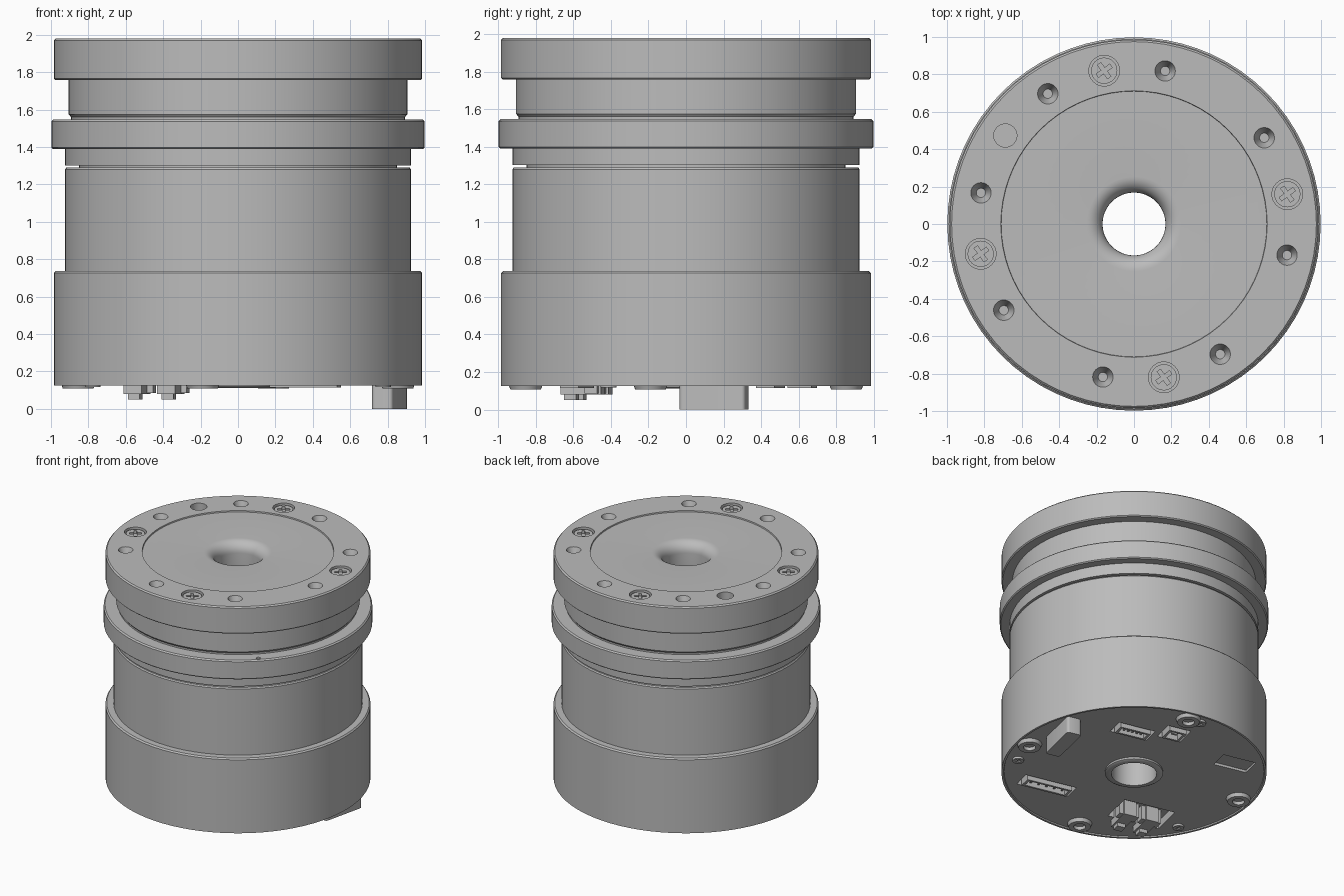
import bpy, bmesh
from math import sin, cos, pi, radians
from mathutils import Matrix

if "Cube" in bpy.data.objects:
    bpy.data.objects.remove(bpy.data.objects["Cube"])

GREY = (0.5, 0.5, 0.5, 1)
metal = bpy.data.materials.new("grey metal")
metal.use_nodes = True
metal.diffuse_color = GREY
metal.node_tree.nodes["Principled BSDF"].inputs["Base Color"].default_value = GREY

TILT = radians(-13)
BORE = 0.168
FLOOR = 0.135


def finish(name, bm):
    bmesh.ops.recalc_face_normals(bm, faces=bm.faces)
    mesh = bpy.data.meshes.new(name)
    bm.to_mesh(mesh)
    bm.free()
    mesh.materials.append(metal)
    obj = bpy.data.objects.new(name, mesh)
    bpy.context.collection.objects.link(obj)
    return obj


def lathe(name, profile, steps=72):
    """Closed (radius, z) outline swept round the z axis."""
    bm = bmesh.new()
    rings = []
    for i in range(steps):
        a = 2 * pi * i / steps
        rings.append([bm.verts.new((r * cos(a), r * sin(a), z)) for r, z in profile])
    n = len(profile)
    for i in range(steps):
        p, q = rings[i], rings[(i + 1) % steps]
        for j in range(n):
            k = (j + 1) % n
            bm.faces.new((p[j], q[j], q[k], p[k]))
    return finish(name, bm)


def rod(name, x, y, z0, z1, r0, r1=None, sides=32):
    bm = bmesh.new()
    bmesh.ops.create_cone(bm, cap_ends=True, segments=sides, radius1=r0,
                          radius2=r0 if r1 is None else r1, depth=z1 - z0,
                          matrix=Matrix.Translation((x, y, (z0 + z1) / 2)))
    return finish(name, bm)


def block(name, x, y, z0, z1, sx, sy, turn=TILT, bevel=0):
    bm = bmesh.new()
    bmesh.ops.create_cube(bm, size=1, matrix=Matrix.Translation((x, y, (z0 + z1) / 2))
                          @ Matrix.Rotation(turn, 4, "Z") @ Matrix.Diagonal((sx, sy, z1 - z0, 1)))
    if bevel:
        edges = [e for e in bm.edges if abs(e.verts[0].co.z - e.verts[1].co.z) > 0.01]
        bmesh.ops.bevel(bm, geom=edges, offset=bevel, segments=4, profile=0.5, affect="EDGES")
    return finish(name, bm)


def cut(obj, cutters):
    """Subtract each cutter, then discard it."""
    for c in cutters:
        c.hide_render = True
        mod = obj.modifiers.new("cut", "BOOLEAN")
        mod.operation, mod.solver, mod.object = "DIFFERENCE", "EXACT", c
        with bpy.context.temp_override(object=obj, active_object=obj):
            bpy.ops.object.modifier_apply(modifier=mod.name)
        bpy.data.objects.remove(c)


def polar(deg, r):
    return r * cos(radians(deg)), r * sin(radians(deg))


# Stacked round housing, bottom to top
base = lathe("base_housing", [
    (BORE, FLOOR), (0.965, FLOOR), (0.968, 0.125), (0.985, 0.125),
    (0.985, 0.727), (0.975, 0.738), (BORE, 0.738)])
lathe("motor_body", [
    (BORE, 0.738), (0.925, 0.738), (0.925, 1.28), (0.918, 1.29), (0.85, 1.29),
    (0.85, 1.302), (0.925, 1.302), (0.925, 1.39), (BORE, 1.39)])
collar = lathe("collar", [
    (BORE, 1.39), (0.99, 1.39), (0.998, 1.398), (0.998, 1.537), (0.988, 1.547), (BORE, 1.547)])
lathe("neck", [
    (BORE, 1.547), (0.893, 1.547), (0.893, 1.56), (0.905, 1.575), (0.905, 1.758), (BORE, 1.758)])
fillet = [(BORE + 0.085 * (1 - sin(t)), 1.885 + 0.085 * (1 - (1 - cos(t))) )
          for t in [pi / 2 * i / 8 for i in range(9)]]
flange = lathe("top_flange", [
    (BORE, 1.758), (0.977, 1.758), (0.985, 1.766), (0.985, 1.97), (0.975, 1.98),
    (0.712, 1.98), (0.71, 1.97)] + fillet)

# Holes round the flange: conical threaded holes, counterbores, one flat blind hole
holes = []
screw_angles = [11 + 90 * k for k in range(4)]
for k in range(4):
    for deg in (33.5 + 90 * k, 78.5 + 90 * k):
        x, y = polar(deg, 0.835)
        holes.append(rod("cutter", x, y, 1.90, 2.0, 0.025, 0.062))
for deg in screw_angles:
    x, y = polar(deg, 0.835)
    holes.append(rod("cutter", x, y, 1.92, 2.0, 0.082))
x, y = polar(145.5, 0.835)
holes.append(rod("cutter", x, y, 1.90, 2.0, 0.062))
cut(flange, holes)

# Cross-head screws in the counterbores
for deg in screw_angles:
    x, y = polar(deg, 0.835)
    head = rod("flange_screw", x, y, 1.91, 1.968, 0.07)
    turn = radians(deg + 25)
    cut(head, [block("cutter", x, y, 1.945, 2.0, 0.09, 0.022, turn),
               block("cutter", x, y, 1.945, 2.0, 0.022, 0.09, turn)])

# Index hole in the collar
x, y = polar(-46, 0.965)
cut(collar, [rod("cutter", x, y, 1.51, 1.57, 0.016, sides=16)])

# Underside pockets: (x, y, width, depth)
pockets = [(0.36, -0.58, 0.42, 0.15), (-0.45, -0.45, 0.42, 0.27),
           (0.39, 0.45, 0.30, 0.15), (0.13, 0.62, 0.19, 0.18), (-0.50, 0.57, 0.27, 0.16)]
cut(base, [block("cutter", px, py, 0.0, 0.155 if i == 4 else 0.20, w, d)
           for i, (px, py, w, d) in enumerate(pockets)])

# Socket shells standing in three of the pockets
for px, py, w, d in (pockets[0], pockets[2], pockets[3]):
    socket = block("socket_shell", px, py, 0.115, 0.21, w - 0.05, d - 0.05)
    cut(socket, [block("cutter", px, py, 0.0, 0.17, w - 0.09, d - 0.085)])
    pins = 3 if w < 0.25 else 5
    for i in range(pins):
        t = (i / (pins - 1) - 0.5) * (w - 0.16)
        block("socket_pin", px + t * cos(TILT), py + t * sin(TILT), 0.13, 0.18, 0.015, 0.02)

# Pair of T-shaped plugs
for px, py in ((-0.54, -0.51), (-0.36, -0.55)):
    block("plug_body", px, py, 0.08, 0.21, 0.10, 0.22)
    block("plug_wings", px + 0.015, py + 0.06, 0.085, 0.21, 0.16, 0.07)
    block("plug_latch", px - 0.01, py - 0.06, 0.05, 0.10, 0.065, 0.065)

# Tall rounded connector
block("cable_connector", 0.81, 0.15, 0.0, 0.15, 0.115, 0.36, TILT, 0.02)

# Mounting feet with screw holes, and small screws beside them
for k in range(4):
    x, y = polar(-12.5 + 90 * k, 0.875)
    foot = rod("mounting_foot", x, y, 0.108, 0.15, 0.082, 0.097)
    cut(foot, [rod("cutter", x, y, 0.05, 0.14, 0.045)])
    x, y = polar(-28 + 90 * k if k % 2 == 0 else 84, 0.88)
    if k == 3:
        x, y = polar(-152, 0.88)
    if k != 2:
        screw = rod("small_screw", x, y, 0.118, 0.15, 0.042, sides=20)
        cut(screw, [block("cutter", x, y, 0.1, 0.13, 0.05, 0.014),
                    block("cutter", x, y, 0.1, 0.13, 0.014, 0.05)])

# Raised lip round the through bore
lathe("bore_lip", [(BORE, 0.112), (0.2, 0.112), (0.215, 0.12), (0.215, 0.14), (BORE, 0.14)])

# Smooth the round walls, keep edges sharp
bpy.ops.object.select_all(action="DESELECT")
for obj in bpy.context.scene.objects:
    if obj.type == "MESH" and metal.name in obj.data.materials:
        obj.select_set(True)
        bpy.context.view_layer.objects.active = obj
bpy.ops.object.shade_smooth_by_angle(angle=radians(30))
